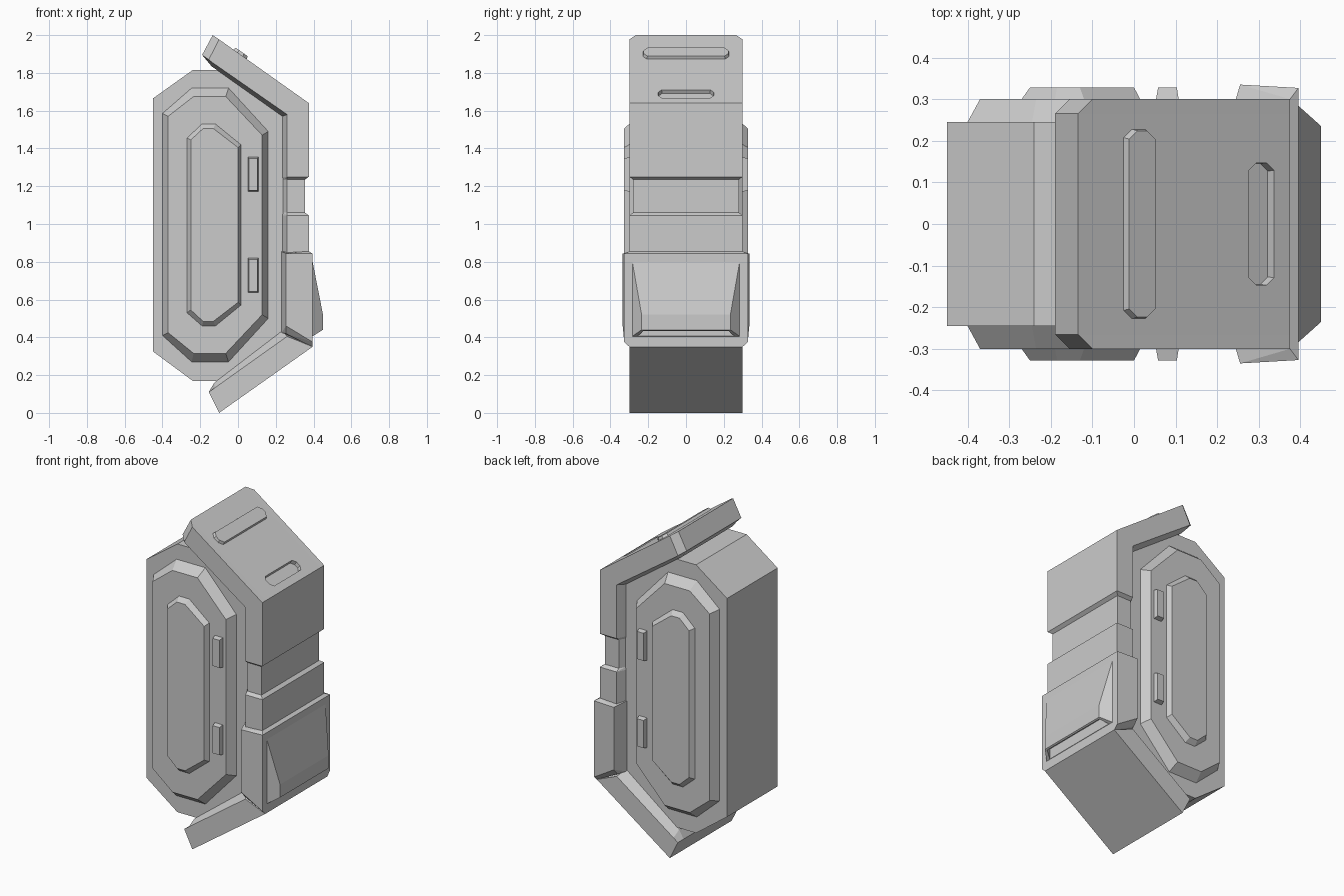
import bpy, bmesh

if "Cube" in bpy.data.objects:
    bpy.data.objects.remove(bpy.data.objects["Cube"])


def finish(name, bm):
    bmesh.ops.recalc_face_normals(bm, faces=bm.faces)
    me = bpy.data.meshes.new(name)
    bm.to_mesh(me)
    bm.free()
    ob = bpy.data.objects.new(name, me)
    bpy.context.collection.objects.link(ob)
    return ob


def loft(name, rings):
    """Skin (x,z) profiles at half-widths y (outermost first), mirrored over y=0."""
    full = [(p, -y) for p, y in rings] + [(p, y) for p, y in reversed(rings)]
    bm = bmesh.new()
    loops = [[bm.verts.new((x, y, z)) for x, z in p] for p, y in full]
    n = len(loops[0])
    for a, b in zip(loops, loops[1:]):
        for i in range(n):
            j = (i + 1) % n
            bm.faces.new((a[i], a[j], b[j], b[i]))
    bm.faces.new(loops[0])
    bm.faces.new(loops[-1])
    return finish(name, bm)


def hull(name, half):
    """Convex solid from points mirrored over y=0."""
    bm = bmesh.new()
    for x, y, z in half:
        for s in (-1, 1):
            bm.verts.new((x, s * y, z))
    bmesh.ops.convex_hull(bm, input=bm.verts)
    bmesh.ops.dissolve_limit(bm, angle_limit=0.01, verts=bm.verts, edges=bm.edges)
    return finish(name, bm)


def cut(target, cutter):
    m = target.modifiers.new("cut", 'BOOLEAN')
    m.operation, m.solver, m.object = 'DIFFERENCE', 'EXACT', cutter
    bpy.context.view_layer.objects.active = target
    bpy.ops.object.modifier_apply(modifier=m.name)
    bpy.data.objects.remove(cutter)


# main body
loft("body", [([(-.45, .325), (-.24, .17), (-.11, .17), (.25, .43), (.25, 1.57),
                (-.11, 1.815), (-.24, 1.815), (-.45, 1.665)], .245)])

# stepped side panels, both sides
outer = [(-.40, .41), (-.245, .27), (-.05, .27), (.16, .50),
         (.16, 1.49), (-.05, 1.72), (-.245, 1.72), (-.40, 1.585)]
outer_top = [(-.37, .425), (-.235, .315), (-.065, .315), (.128, .52),
             (.128, 1.47), (-.065, 1.675), (-.235, 1.675), (-.37, 1.57)]
loft("side_panel", [(outer_top, .30), (outer, .245)])
inner = [(-.27, .53), (-.19, .46), (-.12, .46), (.015, .57),
         (.015, 1.42), (-.12, 1.53), (-.19, 1.53), (-.27, 1.455)]
inner_top = [(-.25, .545), (-.185, .485), (-.13, .485), (0, .585),
             (0, 1.405), (-.13, 1.505), (-.185, 1.505), (-.25, 1.445)]
loft("raised_panel", [(inner_top, .328), (inner, .30)])


def rect(x0, x1, z0, z1):
    return [(x0, z0), (x1, z0), (x1, z1), (x0, z1)]


# small bars beside the raised panel
for i, z in enumerate((.635, 1.17)):
    loft(f"side_bar_{i}", [(rect(.058, .103, z + .008, z + .177), .328),
                           (rect(.052, .108, z, z + .185), .295)])

# angled lid running down into the upper spine
lid_front = [(-.10, 1.977), (.375, 1.64), (.375, 1.25), (.26, 1.25),
             (.26, 1.58), (-.14, 1.858), (-.155, 1.87)]
lid_mid = [(-.134, 2.0), (.375, 1.64), (.375, 1.25), (.244, 1.25),
           (.244, 1.573), (-.14, 1.845), (-.19, 1.895)]
lid_in = [(-.134, 2.0), (.375, 1.64), (.375, 1.25), (.235, 1.25),
          (.235, 1.57), (-.14, 1.835), (-.19, 1.895)]
lid = loft("lid", [(lid_front, .30), (lid_mid, .265), (lid_in, .245)])


def lid_pad(name, x0, x1, w, c, h0, h1, inset):
    """Chamfered pad following the lid slope, between heights h0 and h1."""
    pts = []
    for h, k in ((h0, 0), (h1, inset)):
        a, b, v = x0 + k, x1 - k, w - k
        for x, y in ((a, v - c), (a + c, v), (b - c, v), (b, v - c)):
            pts.append((x + .577 * h, y, 2 - (x + .134) * .7073 + .817 * h))
    return hull(name, pts)


lid_pad("lid_grip", -.027, .048, .23, .02, -.01, .016, .006)
cut(lid, lid_pad("slot_cutter", .275, .337, .148, .018, .01, -.022, .003))


# spine segments: horizontal sections stacked in z
def section(z, k):
    return [(.375 - k, .30 - k, z), (.26, .30 - k, z), (.235 + k * .2, .245, z)]


hull("upper_collar", section(1.25, 0) + section(1.235, .02))
hull("waist", section(1.24, .02) + section(1.05, .02))
hull("lower_spine", section(1.06, .02) + section(1.045, 0) + section(.80, 0))

# sloping foot
loft("foot", [([(-.10, 0), (.395, .35), (.26, .405), (-.155, .11)][:3] +
               [(-.125, .131), (-.155, .11)], .30),
              ([(-.10, 0), (.395, .35), (.235, .435), (-.125, .16), (-.155, .11)], .245)])

# wide bracket at the lower spine
hull("bracket", [(.23, .25, .855), (.23, .25, .425), (.255, .335, .843), (.255, .335, .46),
                 (.395, .327, .843), (.395, .327, .375), (.395, .30, .35),
                 (.255, .30, .42), (.375, .30, .855)])

# wedge hood with an open slot underneath
hood = hull("hood", [(.38, .285, .84), (.394, .285, .805), (.45, .235, .52), (.45, .235, .44),
                     (.394, .285, .405), (.38, .285, .405)])
cut(hood, hull("hood_cutter", [(.397, .255, .40), (.441, .225, .40),
                               (.397, .255, .47), (.441, .225, .47)]))
